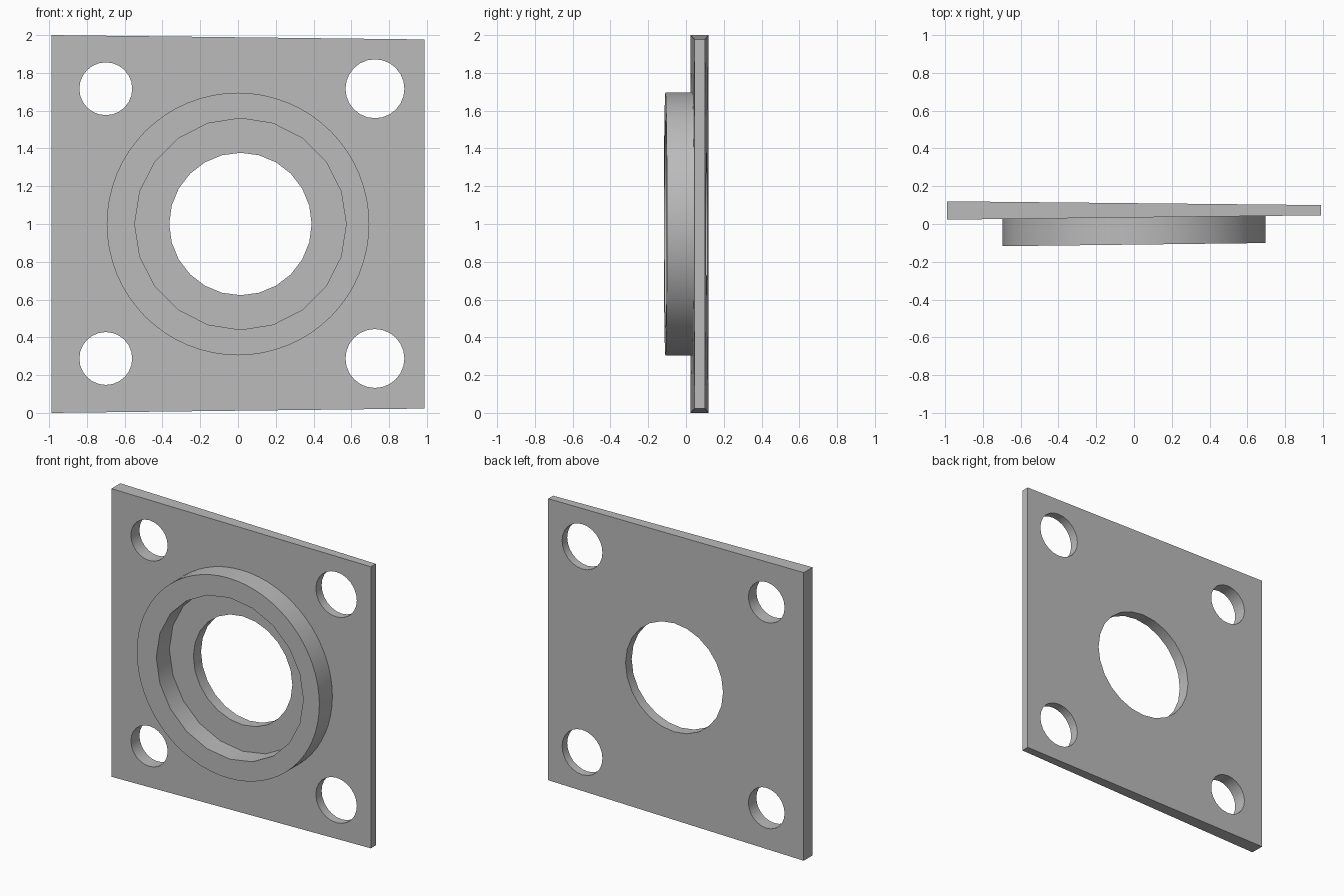
import bpy, bmesh, math
from mathutils import Matrix, Vector

cube = bpy.data.objects.get("Cube")
if cube:
    bpy.data.objects.remove(cube, do_unlink=True)

grey = bpy.data.materials.new("plain_grey")
grey.use_nodes = True
colour = (0.5, 0.5, 0.5, 1)
grey.diffuse_color = colour
grey.node_tree.nodes["Principled BSDF"].inputs["Base Color"].default_value = colour

TILT = 0.012  # the front faces lean back slightly towards +x


def add_object(name, bm):
    bmesh.ops.recalc_face_normals(bm, faces=bm.faces)
    mesh = bpy.data.meshes.new(name)
    bm.to_mesh(mesh)
    bm.free()
    mesh.materials.append(grey)
    obj = bpy.data.objects.new(name, mesh)
    bpy.context.collection.objects.link(obj)
    return obj


def cylinder(name, x, z, radius, y0, y1, sides):
    bm = bmesh.new()
    place = Matrix.Translation((x, (y0 + y1) / 2, z)) @ Matrix.Rotation(math.pi / 2, 4, 'X')
    bmesh.ops.create_cone(bm, cap_ends=True, segments=sides, radius1=radius,
                          radius2=radius, depth=y1 - y0, matrix=place)
    return add_object(name, bm)


def activate(obj):
    bpy.ops.object.select_all(action='DESELECT')
    obj.select_set(True)
    bpy.context.view_layer.objects.active = obj


def cut(obj, x, z, radius, sides):
    tool = cylinder("cutter", x, z, radius, -0.5, 0.5, sides)
    tool.hide_render = True
    mod = obj.modifiers.new("hole", 'BOOLEAN')
    mod.operation = 'DIFFERENCE'
    mod.solver = 'EXACT'
    mod.object = tool
    activate(obj)
    bpy.ops.object.modifier_apply(modifier=mod.name)
    bpy.data.objects.remove(tool, do_unlink=True)


# Tapered square plate: thicker and taller at the -x end
bm = bmesh.new()
bmesh.ops.create_cube(bm, size=2)
for v in bm.verts:
    wide = v.co.x < 0
    half_height = 1.0 if wide else 0.977
    front, back = (0.023, 0.12) if wide else (0.046, 0.1)
    v.co = Vector((v.co.x * 0.988, back if v.co.y > 0 else front, 1 + v.co.z * half_height))
plate = add_object("mounting_plate", bm)

# Centre bore and four corner bolt holes
cut(plate, 0.013, 1.0, 0.377, 24)
for x, radius in ((-0.70, 0.14), (0.725, 0.156)):
    for z in (0.288, 1.716):
        cut(plate, x, z, radius, 24)

# Raised ring around the bore, its recess ending at the plate face
ring = cylinder("raised_ring", 0, 1.0, 0.695, -0.109, 0.05, 64)
cut(ring, 0.013, 1.0, 0.56, 20)
for v in ring.data.vertices:
    v.co.y += TILT * v.co.x

for obj in (plate, ring):
    activate(obj)
    bpy.ops.object.shade_smooth_by_angle(angle=math.radians(30))
